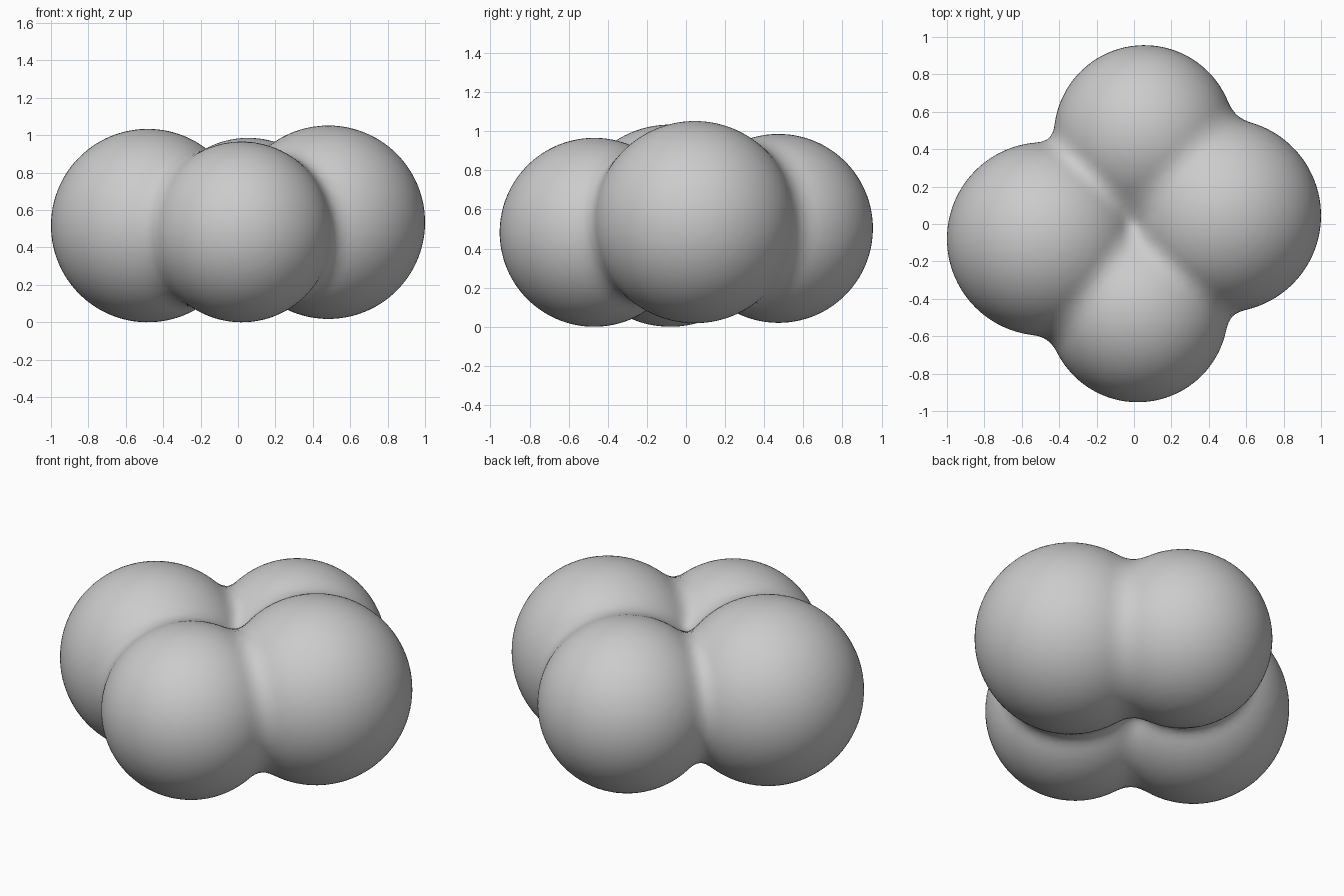
import bpy, bmesh
from mathutils import Vector, Matrix

if "Cube" in bpy.data.objects:
    bpy.data.objects.remove(bpy.data.objects["Cube"])

# Four overlapping balls: centre, radius
BALLS = [
    (Vector((-0.483, -0.08, 0.517)), 0.517),   # left
    (Vector((0.483, 0.045, 0.535)), 0.517),    # right
    (Vector((0.02, -0.470, 0.483)), 0.483),    # front
    (Vector((0.055, 0.473, 0.503)), 0.483),    # back
]
BLEND = 0.10


def field(p):
    """Distance to the smoothly blended union of the balls."""
    d = None
    for c, r in BALLS:
        e = (p - c).length - r
        if d is None:
            d = e
        else:
            h = max(BLEND - abs(d - e), 0.0) / BLEND
            d = min(d, e) - h * h * BLEND * 0.25
    return d


def gradient(p, s=0.002):
    axes = (Vector((s, 0, 0)), Vector((0, s, 0)), Vector((0, 0, s)))
    return Vector([(field(p + a) - field(p - a)) / (2 * s) for a in axes])


# Overlapping balls fused into one skin
bm = bmesh.new()
for c, r in BALLS:
    bmesh.ops.create_icosphere(bm, subdivisions=5, radius=r, matrix=Matrix.Translation(c))
mesh = bpy.data.meshes.new("ball_cluster")
bm.to_mesh(mesh)
bm.free()
cluster = bpy.data.objects.new("ball_cluster", mesh)
bpy.context.collection.objects.link(cluster)
remesh = cluster.modifiers.new("fuse", 'REMESH')
remesh.mode = 'VOXEL'
remesh.voxel_size = 0.03
fused = bpy.data.meshes.new_from_object(
    cluster.evaluated_get(bpy.context.evaluated_depsgraph_get()))
cluster.modifiers.clear()
cluster.data = fused
bpy.data.meshes.remove(mesh)
fused.name = "ball_cluster"

# Pull the skin onto the blended surface, giving soft creases
for v in fused.vertices:
    p = v.co.copy()
    for _ in range(5):
        g = gradient(p)
        step = g * (field(p) / max(g.length_squared, 0.15))
        if step.length > 0.03:
            step *= 0.03 / step.length
        p -= step
    v.co = p

# Smooth shading and one grey
for poly in fused.polygons:
    poly.use_smooth = True
grey = bpy.data.materials.new("light grey")
grey.diffuse_color = (0.6, 0.6, 0.6, 1)
grey.use_nodes = True
grey.node_tree.nodes["Principled BSDF"].inputs["Base Color"].default_value = grey.diffuse_color
fused.materials.clear()
fused.materials.append(grey)
